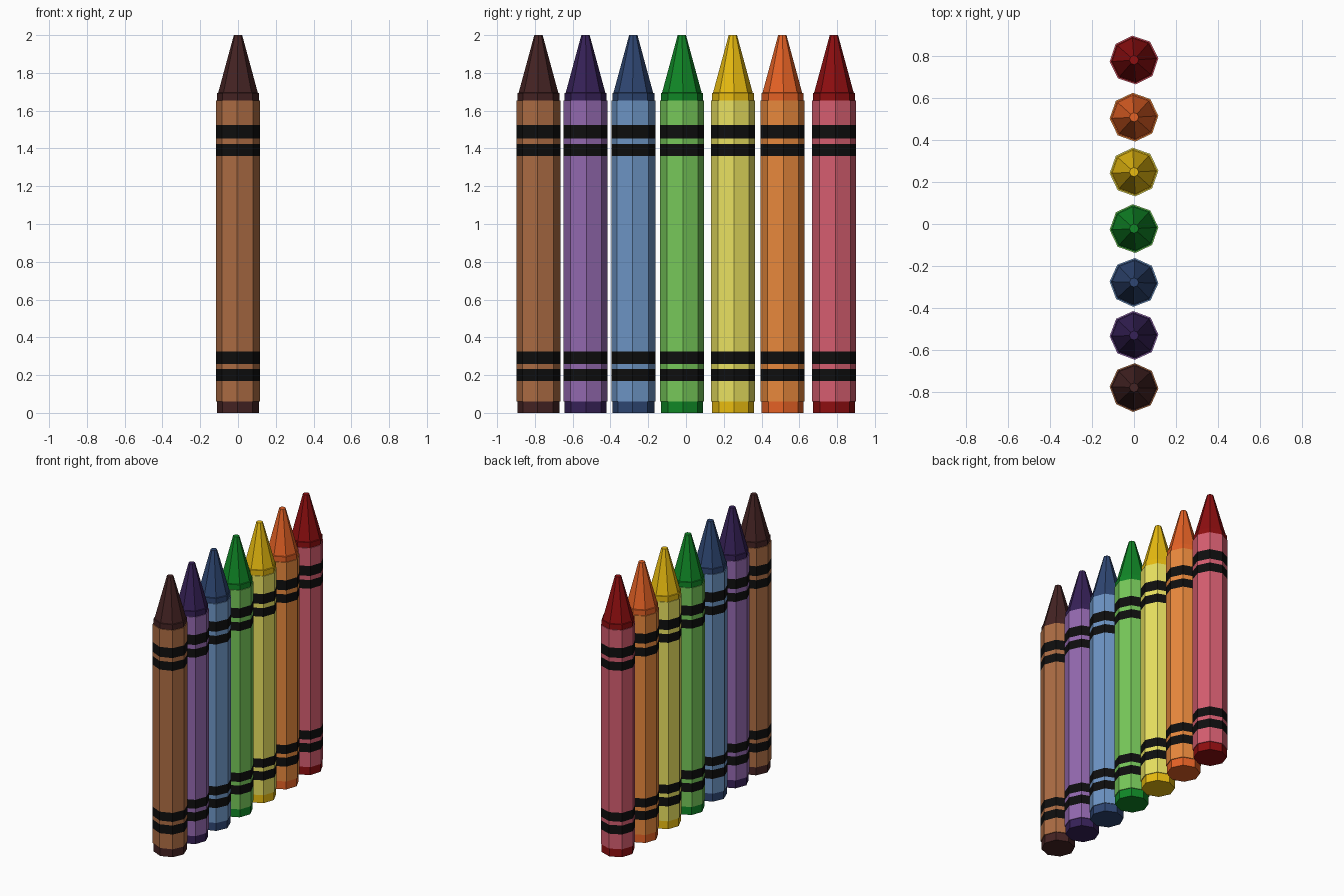
import bpy, bmesh
from math import cos, sin, radians, tau

if "Cube" in bpy.data.objects:
    bpy.data.objects.remove(bpy.data.objects["Cube"])

SIDES = 8


def material(name, rgb):
    # screen colour (0-255) to linear
    lin = [((c / 255 + 0.055) / 1.055) ** 2.4 if c > 10 else c / 255 / 12.92 for c in rgb]
    m = bpy.data.materials.new(name)
    m.diffuse_color = (*lin, 1)
    m.use_nodes = True
    m.node_tree.nodes["Principled BSDF"].inputs["Base Color"].default_value = m.diffuse_color
    return m


def lathe(name, profile, slots, mats, y, turn, closed):
    """Octagonal solid from (radius, z) points; slots gives a material index per segment."""
    bm = bmesh.new()
    rings = []
    for r, z in profile:
        rings.append([bm.verts.new((r * cos(turn + tau * i / SIDES),
                                    r * sin(turn + tau * i / SIDES), z))
                      for i in range(SIDES)])
    count = len(rings) if closed else len(rings) - 1
    for k in range(count):
        a, b = rings[k], rings[(k + 1) % len(rings)]
        for i in range(SIDES):
            j = (i + 1) % SIDES
            f = bm.faces.new((a[i], a[j], b[j], b[i]))
            f.material_index = slots[k] if k < len(slots) else 0
    if not closed:
        bm.faces.new(rings[0][::-1])
        bm.faces.new(rings[-1])
    bmesh.ops.recalc_face_normals(bm, faces=bm.faces)
    me = bpy.data.meshes.new(name)
    bm.to_mesh(me)
    bm.free()
    for m in mats:
        me.materials.append(m)
    ob = bpy.data.objects.new(name, me)
    ob.location.y = y
    bpy.context.collection.objects.link(ob)


# wax stick: straight body, small shoulder, blunt cone
WAX = [(0.111, 0), (0.111, 1.693), (0.105, 1.695), (0.022, 2.0)]

# paper sleeve: outer wall split into stripes, then closed along the inside
R = 0.1165
SLEEVE = [(R, z) for z in (0.06, 0.168, 0.233, 0.26, 0.325,
                           1.36, 1.423, 1.453, 1.525, 1.655)]
SLEEVE += [(0.111, 1.655), (0.111, 0.06)]
STRIPES = [0, 1, 0, 1, 0, 1, 0, 1, 0]

# name, y, turn in degrees, wax colour, paper colour
CRAYONS = [
    ("brown", -0.781, -2, (68, 35, 35), (172, 108, 67)),
    ("purple", -0.532, 2, (54, 33, 87), (146, 104, 174)),
    ("blue", -0.279, -2, (46, 70, 114), (109, 149, 197)),
    ("green", -0.022, 3, (16, 134, 38), (118, 199, 89)),
    ("yellow", 0.248, 3, (232, 187, 16), (232, 224, 96)),
    ("orange", 0.510, 3, (228, 97, 37), (231, 136, 60)),
    ("red", 0.783, 4, (142, 14, 16), (212, 93, 111)),
]

black = material("black_stripe", (14, 14, 14))
for name, y, turn, wax, paper in CRAYONS:
    t = radians(turn)
    lathe(name + "_wax", WAX, [], [material(name + "_wax", wax)], y, t, False)
    lathe(name + "_paper_sleeve", SLEEVE, STRIPES,
          [material(name + "_paper", paper), black], y, t, True)
